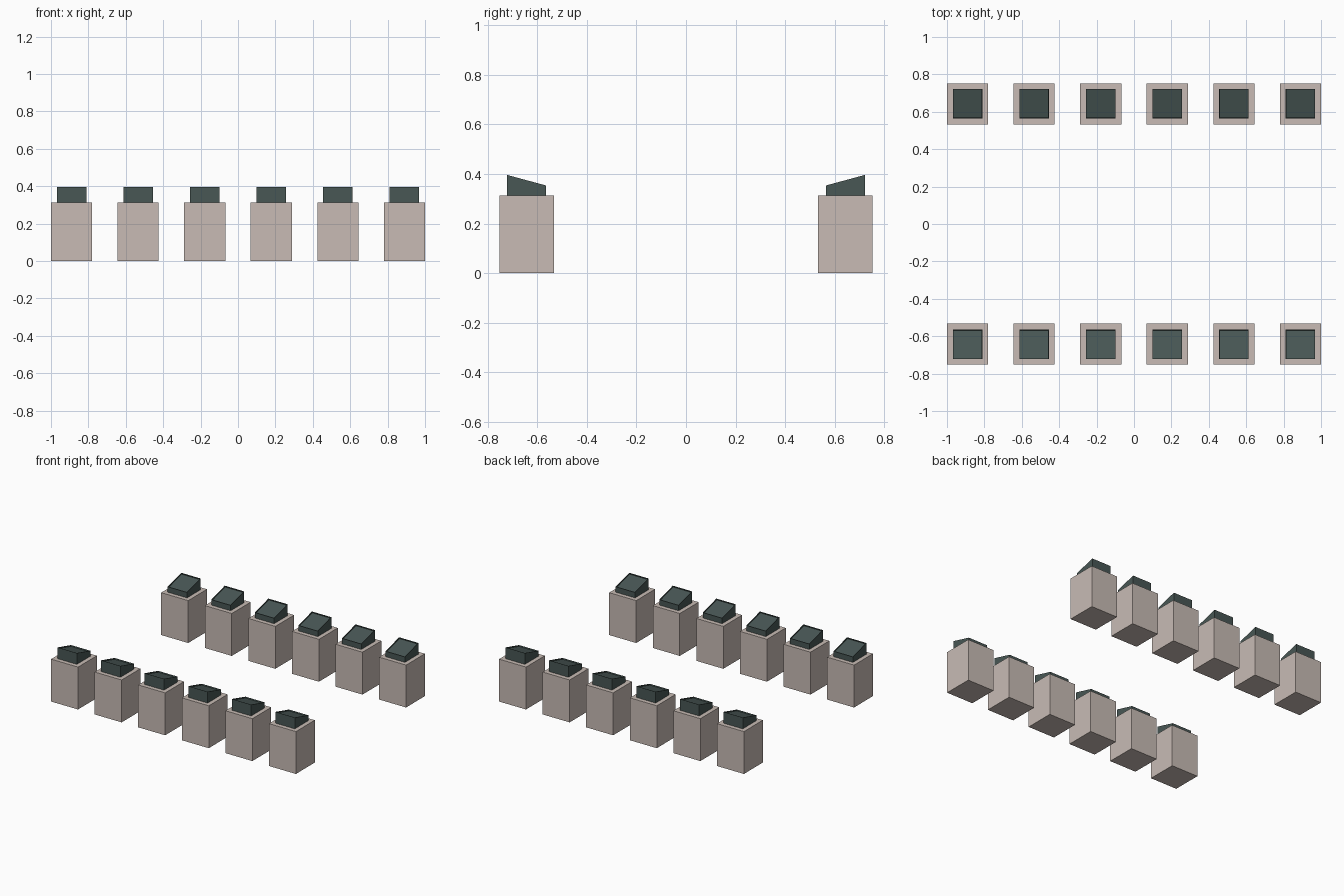
import bpy, bmesh

if "Cube" in bpy.data.objects:
    bpy.data.objects.remove(bpy.data.objects["Cube"])

# Layout of the two facing rows
SPACING, ROW_Y = 0.356, 0.6425
PLINTH_HALF, PLINTH_H = 0.11, 0.313
CASE_HALF, LOW_Z, HIGH_Z = 0.079, 0.353, 0.396
RIM, RECESS = 0.005, 0.008


def material(name, color):
    m = bpy.data.materials.new(name)
    m.diffuse_color = color
    m.use_nodes = True
    m.node_tree.nodes["Principled BSDF"].inputs["Base Color"].default_value = m.diffuse_color
    return m


stone = material("warm_stone", (0.58, 0.50, 0.46, 1))
dark = material("dark_green_grey", (0.065, 0.095, 0.09, 1))


def block(name, half, z0, z_low, z_high, mat, recess=False):
    """Square block whose top rises from z_low (-y) to z_high (+y)."""
    bm = bmesh.new()
    bmesh.ops.create_cube(bm, size=2)
    top = max(bm.faces, key=lambda f: f.calc_center_median().z)
    for v in bm.verts:
        z = z0 if v.co.z < 0 else (z_low if v.co.y < 0 else z_high)
        v.co = (v.co.x * half, v.co.y * half, z)
    bm.normal_update()
    if recess:
        # Thin rim around a sunken panel
        bmesh.ops.inset_region(bm, faces=[top], thickness=RIM)
        bm.normal_update()
        bmesh.ops.inset_region(bm, faces=[top], thickness=0, depth=-RECESS)
    mesh = bpy.data.meshes.new(name)
    bm.to_mesh(mesh)
    bm.free()
    mesh.materials.append(mat)
    return mesh


plinth = block("plinth", PLINTH_HALF, 0, PLINTH_H, PLINTH_H, stone)
case = block("display_case", CASE_HALF, PLINTH_H, LOW_Z, HIGH_Z, dark, True)

# Two rows of six, sloped tops facing the centre aisle
for side, row in ((1, "back"), (-1, "front")):
    for i in range(6):
        for mesh in (plinth, case):
            ob = bpy.data.objects.new(f"{row}_{mesh.name}_{i + 1}", mesh)
            ob.location = ((i - 2.5) * SPACING, side * ROW_Y, 0)
            ob.rotation_euler.z = 0 if side > 0 else 3.14159265
            bpy.context.collection.objects.link(ob)
